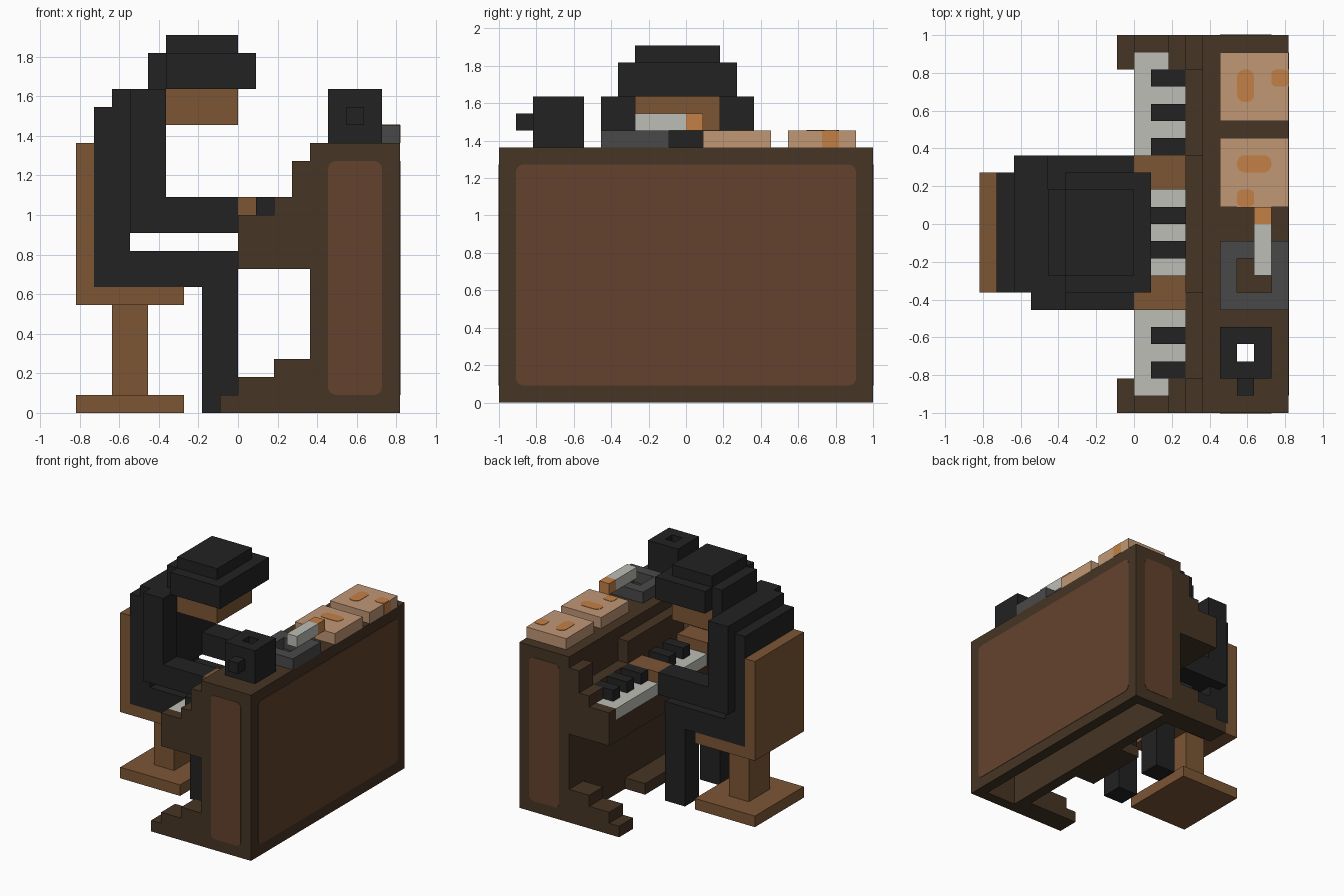
import bpy
import bmesh
from itertools import product
from mathutils import Vector

if "Cube" in bpy.data.objects:
    bpy.data.objects.remove(bpy.data.objects["Cube"])

UNIT = 1 / 11                      # edge of one block
ORIGIN = Vector((-9, -11, 0))      # centres the block grid
cells = {}                         # block position -> part name
part_colour = {}


def material(name, rgb):
    def linear(c):
        c /= 255
        return c / 12.92 if c < 0.04 else ((c + 0.055) / 1.055) ** 2.4
    colour = [linear(c) for c in rgb] + [1]
    mat = bpy.data.materials.new(name)
    mat.use_nodes = True
    mat.diffuse_color = colour
    mat.node_tree.nodes["Principled BSDF"].inputs["Base Color"].default_value = colour
    return mat


black = material("black", (34, 34, 34))
wood = material("light wood", (124, 86, 53))
dark_wood = material("dark wood", (70, 53, 36))
panel_red = material("panel red brown", (100, 66, 46))
grey = material("grey", (73, 73, 73))
ivory = material("ivory", (190, 190, 183))
orange = material("orange", (196, 128, 70))
tan = material("tan", (192, 151, 117))


def block(i, j, k):
    return product(range(*i), range(*j), range(*k))


def fill(name, mat, i, j, k):
    """Add a cuboid of blocks to a part; earlier parts keep their blocks."""
    part_colour[name] = mat
    for c in block(i, j, k):
        cells.setdefault(c, name)


def carve(i, j, k):
    for c in block(i, j, k):
        cells.pop(c, None)


def finish(name, bm, mat):
    mesh = bpy.data.meshes.new(name)
    bm.to_mesh(mesh)
    bm.free()
    mesh.materials.append(mat)
    bpy.context.collection.objects.link(bpy.data.objects.new(name, mesh))


def build(name):
    """Skin the exposed sides of one part's blocks."""
    bm = bmesh.new()
    for c in [c for c, owner in cells.items() if owner == name]:
        centre = Vector(c) + Vector((.5, .5, .5))
        for axis, sign in product(range(3), (-1, 1)):
            n = Vector([sign if a == axis else 0 for a in range(3)])
            if tuple(int(a + b) for a, b in zip(c, n)) in cells:
                continue
            u = Vector([1 if a == (axis + 1) % 3 else 0 for a in range(3)])
            v = n.cross(u)
            corners = (-u - v, u - v, u + v, v - u)
            bm.faces.new([bm.verts.new((centre + (n + d) / 2 + ORIGIN) * UNIT)
                          for d in corners])
    bmesh.ops.remove_doubles(bm, verts=bm.verts, dist=0.001)
    bmesh.ops.dissolve_limit(bm, angle_limit=0.01, verts=bm.verts, edges=bm.edges)
    finish(name, bm, part_colour[name])


def plate(name, mat, low, high, axis, radius=0.045):
    """Thin rounded plate between two block corners, flat along one axis."""
    a, b = [(Vector(p) + ORIGIN) * UNIT for p in (low, high)]
    size = b - a
    size[axis] = 0.006
    bm = bmesh.new()
    bmesh.ops.create_cube(bm, size=1)
    for v in bm.verts:
        v.co = v.co * size + (a + b) / 2
    edges = [e for e in bm.edges
             if abs((e.verts[0].co - e.verts[1].co)[axis]) > 0.004]
    if radius:
        bmesh.ops.bevel(bm, geom=edges, offset=radius * 0.9, segments=4,
                        profile=0.5, affect='EDGES')
    finish(name, bm, mat)


# Stool
fill("stool_base", wood, (0, 6), (7, 14), (0, 1))
fill("stool_post", wood, (2, 4), (9, 12), (1, 6))
fill("stool_seat", wood, (0, 6), (7, 14), (6, 7))
fill("stool_back", wood, (0, 1), (7, 14), (6, 15))

# Torso and hips
fill("torso", black, (1, 2), (7, 14), (7, 17))
fill("torso", black, (2, 3), (7, 14), (7, 18))
fill("torso", black, (3, 4), (7, 14), (10, 18))
fill("torso", black, (1, 4), (7, 14), (7, 9))

# Arms, hands and legs; the left shoulder sits one block further back
for side, start, arm, leg in (("right", 3, 6, 7), ("left", 2, 13, 12)):
    j = (arm, arm + 2)
    fill(side + "_arm", black, (start, start + 2), j, (10, 18))
    fill(side + "_arm", black, (start, 9), j, (10, 12))
    fill(side + "_hand", wood, (9, 12), j, (11, 12))
    j = (leg, leg + 2)
    fill(side + "_leg", black, (1, 9), j, (7, 9))
    fill(side + "_leg", black, (7, 9), j, (0, 9))

# Head and hat
fill("head", wood, (5, 9), (8, 13), (16, 18))
fill("hair", black, (4, 5), (8, 13), (16, 18))
fill("hat", black, (4, 5), (8, 13), (18, 20))
fill("hat", black, (5, 10), (7, 14), (18, 20))
fill("hat", black, (5, 9), (8, 13), (20, 21))

# Keys
fill("white_keys", ivory, (9, 11), (1, 21), (10, 11))
fill("white_keys", ivory, (11, 12), (2, 20), (10, 11))
for j in (2, 4, 9, 11, 15, 17, 19):
    fill("black_keys", black, (10, 12), (j, j + 1), (11, 12))

# Piano body, hollow and open underneath
fill("piano_body", dark_wood, (13, 18), (0, 22), (0, 15))
carve((14, 17), (1, 21), (0, 14))
carve((15, 16), (3, 4), (14, 15))
fill("key_bed", dark_wood, (9, 13), (0, 22), (8, 10))
fill("key_bed", dark_wood, (12, 13), (0, 22), (10, 12))
fill("music_stand", dark_wood, (12, 13), (7, 15), (12, 14))
fill("pedal", dark_wood, (11, 13), (8, 14), (0, 1))

# Stepped cheeks and feet at both ends
for side, outer, j in (("right", (0, 1), (0, 2)), ("left", (21, 22), (20, 22))):
    fill(side + "_cheek", dark_wood, (9, 11), outer, (10, 11))
    fill(side + "_cheek", dark_wood, (11, 12), j, (10, 12))
    fill(side + "_cheek", dark_wood, (12, 13), j, (10, 14))
    for i, top in (((8, 9), 1), ((9, 11), 2), ((11, 13), 3)):
        fill(side + "_foot", dark_wood, i, j, (0, top))

# Mug with handle
fill("mug", black, (14, 17), (2, 5), (15, 18))
fill("mug", black, (15, 16), (1, 2), (16, 17))
carve((15, 16), (3, 4), (15, 18))

# Ashtray and cigarette
fill("ashtray", grey, (14, 18), (6, 10), (15, 16))
carve((15, 17), (7, 9), (15, 16))
fill("cigarette", ivory, (16, 17), (8, 11), (16, 17))
fill("cigarette_filter", orange, (16, 17), (11, 12), (16, 17))

# Two slabs on the piano top
for name, j in (("near_slab", (12, 16)), ("far_slab", (17, 21))):
    fill(name, tan, (14, 18), j, (15, 16))

for part in part_colour:
    build(part)

# Painted panels on the piano
plate("back_panel", panel_red, (18, 1, 1), (18, 21, 14), 0)
for name, j in (("right_end_panel", 0), ("left_end_panel", 22)):
    plate(name, panel_red, (14, j, 1), (17, j, 14), 1)

# Painted spots on the slabs
plate("spot_long", orange, (15, 18.1, 16), (16, 20, 16), 2)
plate("spot_edge", orange, (17, 19, 16), (18, 20, 16), 2, 0.03)
plate("spot_edge_side", orange, (18, 19, 15), (18, 20, 16), 0, 0)
plate("spot_wide", orange, (15, 14, 16), (17, 15, 16), 2)
plate("spot_corner", orange, (15, 12, 16), (16, 13, 16), 2, 0.03)
plate("spot_corner_side", orange, (15, 12, 15), (16, 12, 16), 1, 0)
